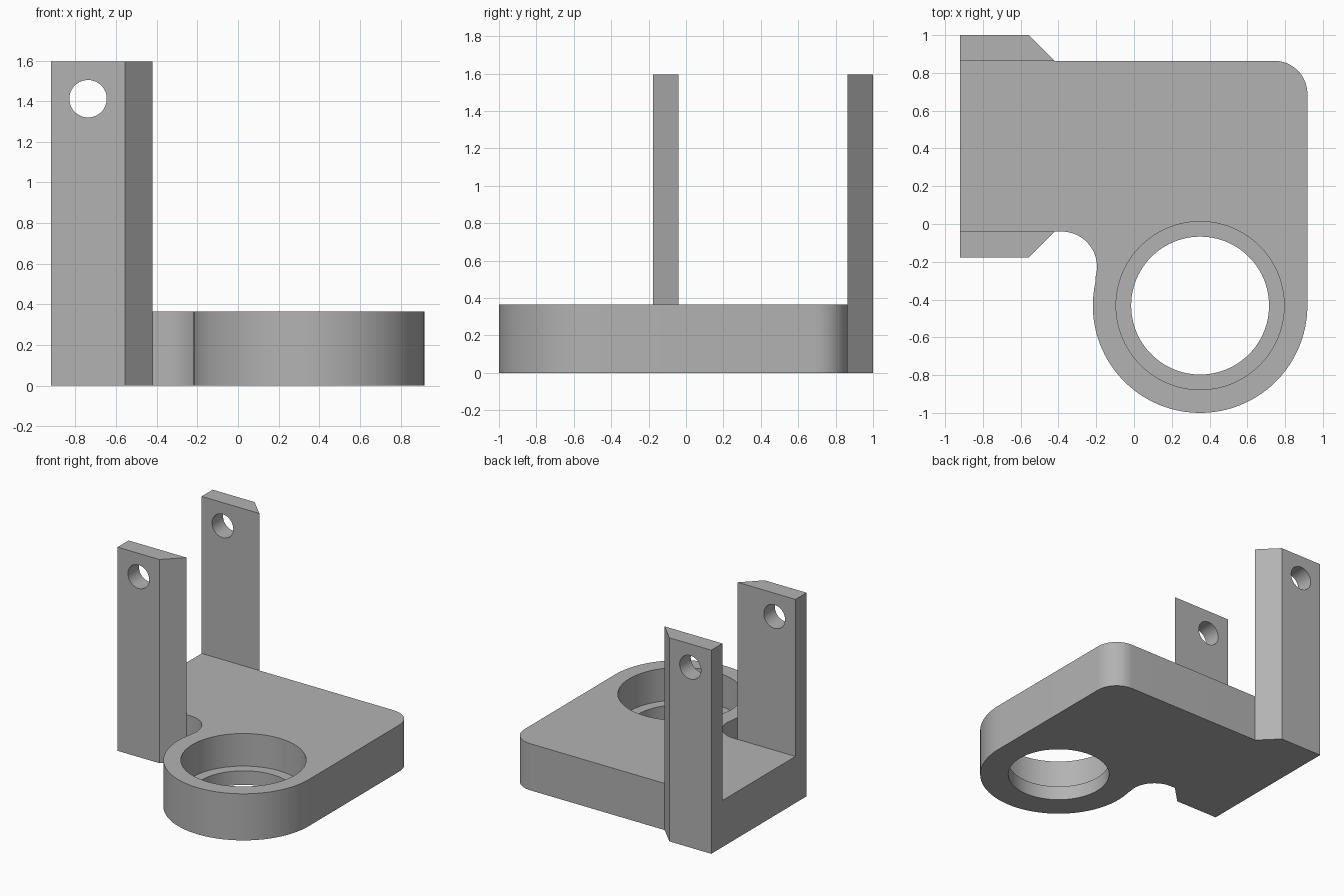
import bpy
import bmesh
from math import radians, degrees, atan2, cos, sin, pi
from mathutils import Matrix, Vector

if "Cube" in bpy.data.objects:
    bpy.data.objects.remove(bpy.data.objects["Cube"], do_unlink=True)

# Main dimensions
LEFT, RIGHT = -0.92, 0.918
PLATE_TOP, ARM_TOP = 0.365, 1.595
FRONT, BACK = -0.04, 0.864          # inner faces of the two arms
ARM_DEPTH = 0.137
RING = Vector((0.35, -0.432))
RING_R = 0.568
LEDGE = 0.11

grey = bpy.data.materials.new("light grey")
grey.use_nodes = True
grey.diffuse_color = (0.45, 0.45, 0.45, 1)
grey.node_tree.nodes["Principled BSDF"].inputs["Base Color"].default_value = (0.45, 0.45, 0.45, 1)


def arc(centre, radius, start, end, steps):
    """Points along an arc, angles in degrees."""
    angles = [radians(start + (end - start) * i / steps) for i in range(steps + 1)]
    return [(centre[0] + radius * cos(a), centre[1] + radius * sin(a)) for a in angles]


def add_object(name, bm):
    bmesh.ops.recalc_face_normals(bm, faces=bm.faces)
    mesh = bpy.data.meshes.new(name)
    bm.to_mesh(mesh)
    bm.free()
    mesh.materials.append(grey)
    obj = bpy.data.objects.new(name, mesh)
    bpy.context.collection.objects.link(obj)
    return obj


def extrude(name, outline, height):
    bm = bmesh.new()
    face = bm.faces.new([bm.verts.new((x, y, 0)) for x, y in outline])
    top = bmesh.ops.extrude_face_region(bm, geom=[face])["geom"]
    verts = [v for v in top if isinstance(v, bmesh.types.BMVert)]
    bmesh.ops.translate(bm, verts=verts, vec=(0, 0, height))
    return add_object(name, bm)


def cylinder(name, radius, depth, centre, turn=0):
    bm = bmesh.new()
    matrix = Matrix.Translation(centre) @ Matrix.Rotation(turn, 4, "X")
    bmesh.ops.create_cone(bm, cap_ends=True, segments=96, radius1=radius,
                          radius2=radius, depth=depth, matrix=matrix)
    return add_object(name, bm)


def combine(target, tool, operation):
    """Apply a boolean and drop the tool."""
    mod = target.modifiers.new("boolean", "BOOLEAN")
    mod.operation, mod.solver, mod.object = operation, "EXACT", tool
    bpy.context.view_layer.objects.active = target
    bpy.ops.object.modifier_apply(modifier=mod.name)
    bpy.data.objects.remove(tool, do_unlink=True)


# Base plate: rounded corner, bearing ring and the fillet blending into it
fillet_r, corner_r = 0.187, 0.175
fillet = Vector((-0.383, FRONT - fillet_r))
to_ring = RING - fillet
tangent = degrees(atan2(to_ring.y, to_ring.x))
outline = [(LEFT, BACK), (LEFT, FRONT)]
outline += arc(fillet, fillet_r, 90, tangent, 24)
outline += arc(RING, RING_R, tangent + 180, 360, 64)[1:]
outline += arc((RIGHT - corner_r, BACK - corner_r), corner_r, 0, 90, 16)
bracket = extrude("bracket", outline, PLATE_TOP)

# Two upright arms, each with one chamfered outer edge
for name, inner, side in (("front_arm", FRONT, -1), ("back_arm", BACK, 1)):
    outer = inner + side * ARM_DEPTH
    arm = extrude(name, [(LEFT, inner), (LEFT, outer), (-0.557, outer), (-0.42, inner)], ARM_TOP)
    combine(bracket, arm, "UNION")

# Stepped bearing bore and the pin hole through both arms
bores = (
    cylinder("bore", 0.365, 2, (RING.x, RING.y, 0)),
    cylinder("counterbore", 0.445, 1, (RING.x, RING.y, LEDGE + 0.5)),
    cylinder("pin_hole", 0.092, 4, (-0.738, 0, 1.412), pi / 2),
)
for tool in bores:
    combine(bracket, tool, "DIFFERENCE")

# Smooth the curved walls, keep edges crisp
bpy.ops.object.select_all(action="DESELECT")
bracket.select_set(True)
bpy.context.view_layer.objects.active = bracket
bpy.ops.object.shade_smooth_by_angle(angle=radians(30))
